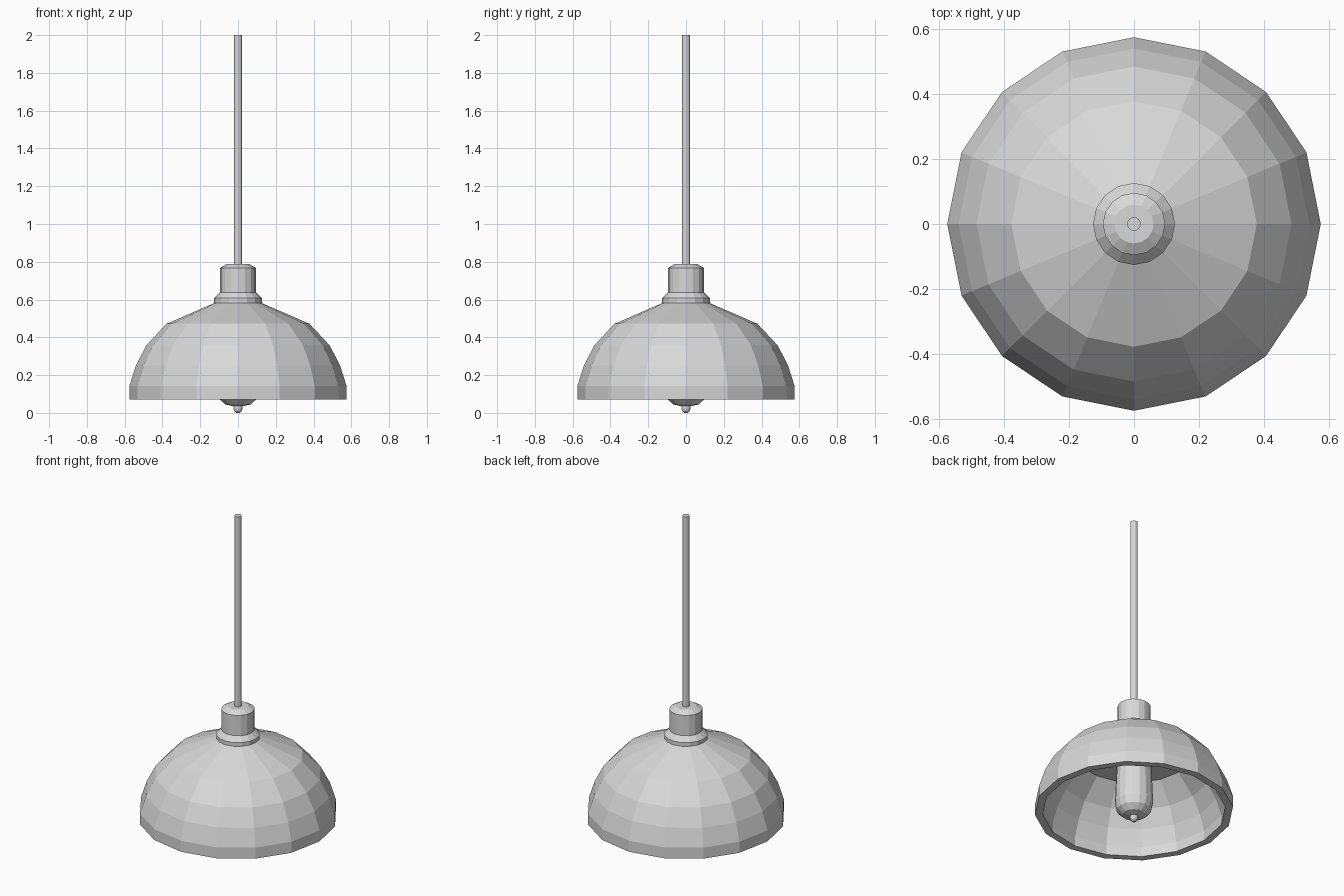
import bpy
import math

cube = bpy.data.objects.get("Cube")
if cube:
    bpy.data.objects.remove(cube, do_unlink=True)

# Single plain grey for the whole lamp
grey = bpy.data.materials.new("light_grey")
grey.use_nodes = True
colour = (0.69, 0.69, 0.69, 1)
grey.diffuse_color = colour
grey.node_tree.nodes["Principled BSDF"].inputs["Base Color"].default_value = colour


def lathe(name, profile, sides=16):
    """Revolve (radius, height) points from the bottom cap to the top cap."""
    verts, faces = [], []
    for r, z in profile:
        for i in range(sides):
            a = math.tau * i / sides
            verts.append((r * math.cos(a), r * math.sin(a), z))
    n = len(profile)
    for k in range(n - 1):
        low, high = k * sides, (k + 1) * sides
        for i in range(sides):
            j = (i + 1) % sides
            faces.append((low + i, low + j, high + j, high + i))
    faces.append(tuple(reversed(range(sides))))
    faces.append(tuple(range((n - 1) * sides, n * sides)))
    mesh = bpy.data.meshes.new(name)
    mesh.from_pydata(verts, [], faces)
    mesh.materials.append(grey)
    obj = bpy.data.objects.new(name, mesh)
    bpy.context.collection.objects.link(obj)
    return obj


# Faceted dome shade: from the flat ceiling down the inside, around the rim, up the outside
inner = [(0.333, 0.453), (0.445, 0.335), (0.498, 0.235), (0.53, 0.135), (0.53, 0.072)]
outer = [(0.575, 0.072), (0.575, 0.142), (0.54, 0.252), (0.485, 0.358),
         (0.378, 0.472), (0.122, 0.583)]
lathe("shade", inner + outer)

# Stepped socket above the shade
lathe("socket", [(0.126, 0.583), (0.126, 0.607), (0.096, 0.637),
                 (0.096, 0.767), (0.06, 0.787)])

# Hanging rod
lathe("rod", [(0.021, 0.787), (0.021, 2.0)])

# Bulb hanging inside the shade, with its small end tip
lathe("bulb", [(0.03, 0.036), (0.068, 0.045), (0.1, 0.075),
               (0.111, 0.125), (0.105, 0.28), (0.096, 0.453)])
lathe("bulb_tip", [(0.009, 0.0), (0.02, 0.01), (0.024, 0.024), (0.022, 0.04)])
